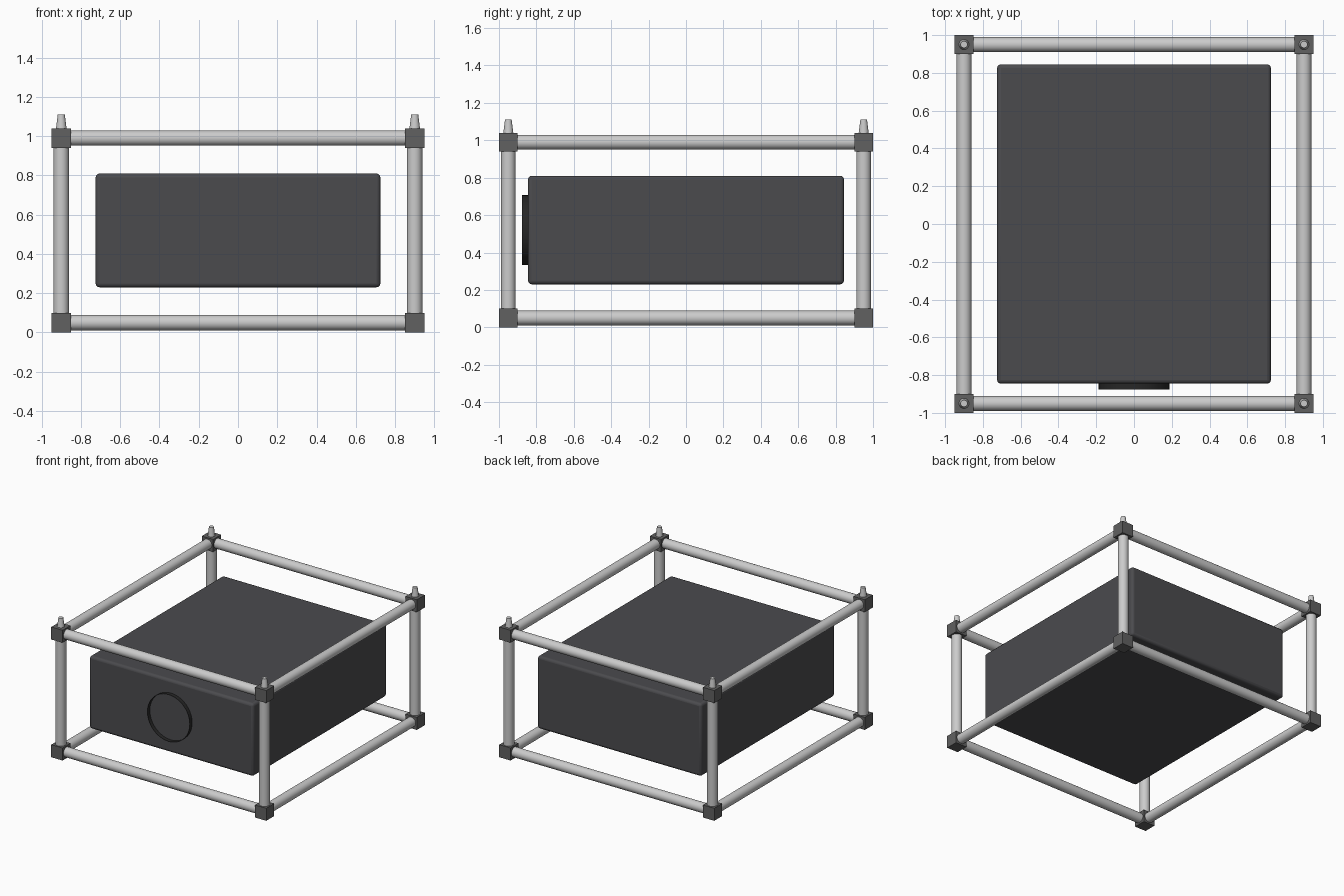
import bpy
from math import radians, pi

if "Cube" in bpy.data.objects:
    bpy.data.objects.remove(bpy.data.objects["Cube"])

X, Y, Z0, Z1 = 0.90, 0.95, 0.05, 0.99   # frame corner centres
JOINT, R = 0.10, 0.039                  # joint cube size, tube radius


def material(name, rgb):
    m = bpy.data.materials.new(name)
    m.diffuse_color = (*rgb, 1)
    m.use_nodes = True
    m.node_tree.nodes["Principled BSDF"].inputs["Base Color"].default_value = m.diffuse_color
    return m


joint_mat = material("dark_grey", (0.12, 0.12, 0.12))
body_mat = material("charcoal", (0.07, 0.07, 0.076))
ring_mat = material("black", (0.02, 0.02, 0.02))


def finish(name, mat=None, smooth=True):
    ob = bpy.context.object
    ob.name = name
    if mat:
        ob.data.materials.append(mat)
    if smooth:
        bpy.ops.object.shade_smooth_by_angle(angle=radians(35))
    return ob


def box(name, loc, size, mat):
    bpy.ops.mesh.primitive_cube_add(size=1, location=loc)
    bpy.context.object.scale = size
    bpy.ops.object.transform_apply(location=False, rotation=False, scale=True)
    return finish(name, mat, smooth=False)


def tube(name, loc, length, rot=(0, 0, 0)):
    bpy.ops.mesh.primitive_cylinder_add(vertices=32, radius=R, depth=length,
                                        location=loc, rotation=rot)
    return finish(name)


# Frame rails, top and bottom
for z, level in ((Z0, "lower"), (Z1, "upper")):
    for s in (-1, 1):
        tube(f"{level}_cross_rail", (0, s * Y, z), 2 * X, (0, pi / 2, 0))
        tube(f"{level}_side_rail", (s * X, 0, z), 2 * Y, (pi / 2, 0, 0))

# Posts, corner joints and stacking pins
for sx in (-1, 1):
    for sy in (-1, 1):
        x, y = sx * X, sy * Y
        tube("corner_post", (x, y, (Z0 + Z1) / 2), Z1 - Z0)
        for z in (Z0, Z1):
            box("corner_joint", (x, y, z), (JOINT,) * 3, joint_mat)
        bpy.ops.mesh.primitive_cone_add(vertices=24, radius1=0.028, radius2=0.018,
                                        depth=0.08, location=(x, y, 1.07))
        finish("stacking_pin")

# Suspended housing with rounded edges
body = box("housing", (0, 0, 0.52), (1.45, 1.69, 0.58), body_mat)
bev = body.modifiers.new("rounded_edges", 'BEVEL')
bev.width, bev.segments = 0.02, 3
bpy.ops.object.shade_smooth_by_angle(angle=radians(35))

# Thin open ring on the front face
bpy.ops.mesh.primitive_cylinder_add(vertices=48, radius=0.187, depth=0.04,
                                    end_fill_type='NOTHING',
                                    location=(0, -0.857, 0.52), rotation=(pi / 2, 0, 0))
finish("front_ring", ring_mat)
